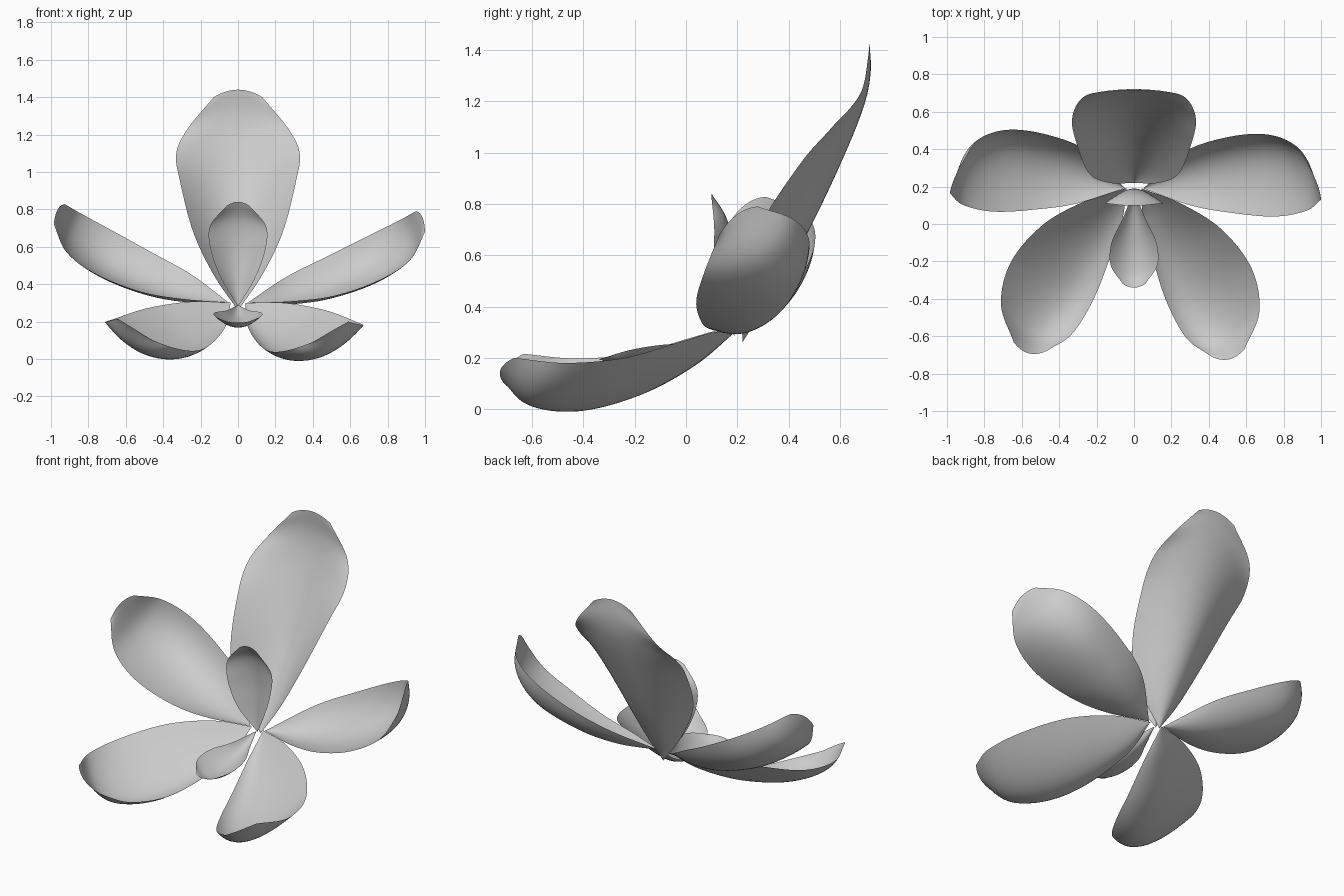
import bpy
import math
from mathutils import Matrix, Vector

ACROSS, ALONG = 20, 40
HEART = Vector((0, 0.18, 0.3))

cube = bpy.data.objects.get("Cube")
if cube:
    bpy.data.objects.remove(cube)

petal_grey = bpy.data.materials.new("petal_grey")
petal_grey.use_nodes = True
colour = (0.6, 0.6, 0.6, 1)
petal_grey.diffuse_color = colour
petal_grey.node_tree.nodes["Principled BSDF"].inputs["Base Color"].default_value = colour


def along_curve(points, t):
    """Point on a smooth curve through the points, t from 0 to 1."""
    pts = [Vector(p) for p in points]
    pts = [2 * pts[0] - pts[1]] + pts + [2 * pts[-1] - pts[-2]]
    spans = len(pts) - 3
    i = min(int(t * spans), spans - 1)
    f = t * spans - i
    a, b, c, d = pts[i:i + 4]
    return b + f / 2 * (c - a + f * (2 * a - 5 * b + 4 * c - d + f * (3 * (b - c) + d - a)))


def petal(name, edge_a, spine, edge_b, turn=None):
    """Thin cupped sheet lofted across two edges and a spine."""
    verts, faces = [], []
    for j in range(ALONG + 1):
        a, m, b = (along_curve(c, j / ALONG) for c in (edge_a, spine, edge_b))
        for i in range(ACROSS + 1):
            v = 2 * i / ACROSS - 1
            p = a * (v * (v - 1) / 2) + m * (1 - v * v) + b * (v * (v + 1) / 2)
            verts.append(turn @ p if turn else p)
    row = ACROSS + 1
    for j in range(ALONG):
        for i in range(ACROSS):
            k = j * row + i
            faces.append((k, k + 1, k + row + 1, k + row))
    mesh = bpy.data.meshes.new(name)
    mesh.from_pydata(verts, [], faces)
    mesh.materials.append(petal_grey)
    mesh.shade_smooth()
    obj = bpy.data.objects.new(name, mesh)
    bpy.context.collection.objects.link(obj)


def flip(points):
    return [(-x, y, z) for x, y, z in points]


def swing(yaw, roll):
    """Mirror to the right side, then turn a little about the flower heart."""
    return (Matrix.Translation(HEART)
            @ Matrix.Rotation(math.radians(yaw), 4, 'Z')
            @ Matrix.Rotation(math.radians(roll), 4, 'Y')
            @ Matrix.Translation(-HEART) @ Matrix.Scale(-1, 4, (1, 0, 0)))


# Tall back petal
base = (0, .22, .26)
spine = [base, (0, .32, .42), (0, .47, .68), (0, .6, .95), (0, .69, 1.17),
         (0, .72, 1.31), (0, .715, 1.44)]
edge = [base, (.13, .22, .45), (.24, .27, .68), (.31, .44, .95), (.33, .57, 1.1),
        (.27, .68, 1.23), (.13, .715, 1.4)]
petal("back_petal", flip(edge), spine, edge)

# Upright inner petal
base = (0, .19, .28)
spine = [base, (0, .19, .43), (0, .185, .6), (0, .16, .74), (0, .1, .84)]
edge = [base, (.09, .13, .43), (.145, .11, .58), (.15, .11, .71), (.06, .1, .82)]
petal("inner_petal", flip(edge), spine, edge)

# Front lip petal
base = (0, .18, .29)
spine = [base, (0, .05, .22), (0, -.12, .175), (0, -.26, .17), (0, -.34, .195)]
edge = [base, (.06, .03, .26), (.12, -.1, .25), (.125, -.22, .23), (.06, -.32, .2)]
petal("lip_petal", flip(edge), spine, edge)

# Side petals
base = (.05, .19, .3)
front = [base, (.3, .1, .31), (.52, .06, .34), (.75, .04, .42), (.92, .07, .53), (1, .13, .68)]
spine = [base, (.28, .27, .31), (.5, .33, .36), (.75, .36, .46), (.92, .31, .59), (.985, .2, .76)]
back = [base, (.26, .38, .44), (.48, .46, .55), (.7, .48, .66), (.86, .42, .74), (.95, .28, .79)]
petal("left_side_petal", front, spine, back)
petal("right_side_petal", front, spine, back, swing(-2, 2.3))

# Lower petals
base = (.04, .19, .3)
inner = [base, (.05, .02, .18), (.11, -.22, .08), (.18, -.43, .04), (.28, -.61, .05), (.4, -.7, .09)]
spine = [base, (.14, .04, .18), (.26, -.16, .07), (.38, -.4, .005), (.47, -.6, .03), (.5, -.725, .15)]
outer = [base, (.25, .11, .3), (.47, -.03, .26), (.63, -.24, .2), (.67, -.47, .18), (.59, -.67, .2)]
petal("left_lower_petal", inner, spine, outer)
petal("right_lower_petal", inner, spine, outer, swing(-3.5, 1.5))
